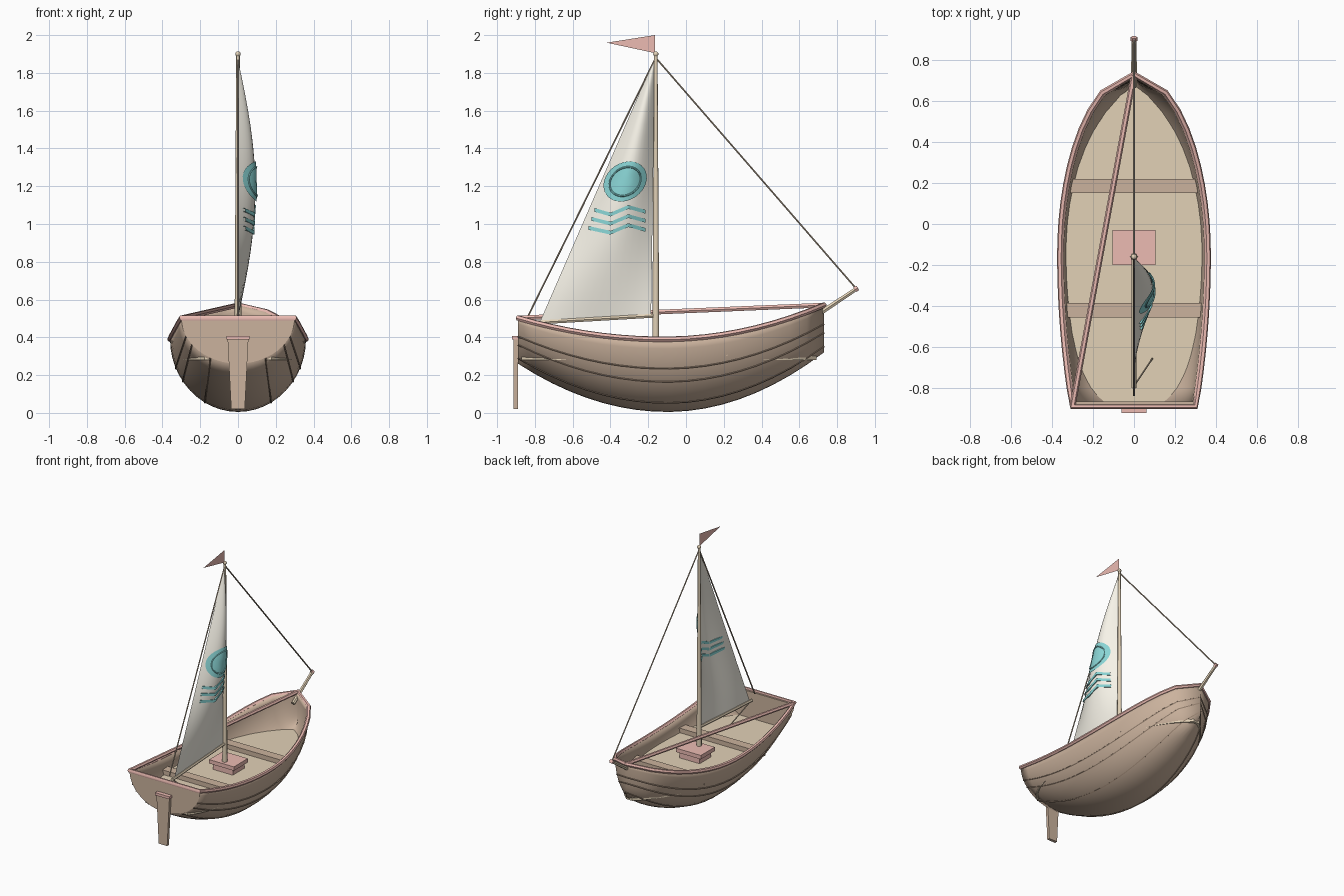
import bpy, bmesh
from math import sin, cos, pi, radians, asin, sqrt
from mathutils import Vector

if "Cube" in bpy.data.objects:
    bpy.data.objects.remove(bpy.data.objects["Cube"])


def material(name, rgb):
    m = bpy.data.materials.new(name)
    m.diffuse_color = (*rgb, 1)
    m.use_nodes = True
    m.node_tree.nodes["Principled BSDF"].inputs["Base Color"].default_value = m.diffuse_color
    return m


WOOD = material("brown_wood", (0.60, 0.45, 0.34))
PALE = material("pale_wood", (0.76, 0.64, 0.47))
DARK = material("dark_wood", (0.36, 0.26, 0.19))
PINK = material("coral_paint", (0.84, 0.50, 0.45))
CLOTH = material("cream_cloth", (0.93, 0.90, 0.81))
TEAL = material("teal_paint", (0.25, 0.66, 0.66))
ROPE = material("rope", (0.50, 0.41, 0.31))


def mesh_object(name, verts, faces, mat, smooth=None):
    me = bpy.data.meshes.new(name)
    me.from_pydata(verts, [], faces)
    ob = bpy.data.objects.new(name, me)
    bpy.context.collection.objects.link(ob)
    me.materials.append(mat)
    if smooth:
        select(ob)
        bpy.ops.object.shade_smooth_by_angle(angle=radians(smooth))
    return ob


def select(ob):
    bpy.ops.object.select_all(action='DESELECT')
    ob.select_set(True)
    bpy.context.view_layer.objects.active = ob


def prism(name, outline, shift, mat):
    """Closed outline extruded by a shift vector."""
    n = len(outline)
    verts = [Vector(p) for p in outline]
    verts += [v + Vector(shift) for v in verts]
    faces = [list(range(n)), list(range(2 * n - 1, n - 1, -1))]
    faces += [[i, i + n, (i + 1) % n + n, (i + 1) % n] for i in range(n)]
    ob = mesh_object(name, verts, faces, mat)
    bm = bmesh.new()
    bm.from_mesh(ob.data)
    bmesh.ops.recalc_face_normals(bm, faces=bm.faces)
    bm.to_mesh(ob.data)
    bm.free()
    return ob


def box(name, x, y0, y1, z0, z1, mat):
    return prism(name, [(-x, y0, z0), (x, y0, z0), (x, y1, z0), (-x, y1, z0)], (0, 0, z1 - z0), mat)


def tube(name, points, radius, mat, closed=False, end_scale=1, res=1):
    """Round bar along a path."""
    cu = bpy.data.curves.new(name, 'CURVE')
    cu.dimensions = '3D'
    cu.bevel_depth, cu.bevel_resolution, cu.use_fill_caps = radius, res, True
    sp = cu.splines.new('POLY')
    sp.points.add(len(points) - 1)
    for i, p in enumerate(points):
        sp.points[i].co = (*p, 1)
        sp.points[i].radius = 1 + (end_scale - 1) * i / (len(points) - 1)
    sp.use_cyclic_u = closed
    cu.materials.append(mat)
    ob = bpy.data.objects.new(name, cu)
    bpy.context.collection.objects.link(ob)
    select(ob)
    bpy.ops.object.convert(target='MESH')
    bpy.ops.object.shade_smooth_by_angle(angle=radians(50))
    return ob


# Hull lines
STERN, BOW, N = -0.89, 0.73, 18
STATIONS = [STERN + (BOW - STERN) * i / N for i in range(N + 1)]


def sheer(y):
    d = y + 0.12
    return 0.39 + (0.25 if d > 0 else 0.19) * d * d


def keel(y):
    d = y + 0.10
    return 0.005 + (0.457 if d > 0 else 0.41) * d * d


def beam(y):
    d = y + 0.15
    if d < 0:
        return 0.36 - 0.11 * d * d
    return 0.36 * max(0, 1 - (d / 0.88) ** 2) ** 0.52


def hull_point(y, a, grow=0):
    """Point on the section at y; a runs 0 (right rail) to pi (left rail)."""
    s = sheer(y)
    return Vector(((beam(y) + grow) * cos(a), y, s - (s - keel(y)) * sin(a)))


def half_width(y, z):
    t = (sheer(y) - z) / (sheer(y) - keel(y))
    return max(0, beam(y) - 0.012) * sqrt(max(0, 1 - t * t))


# Hull shell
R = 24
verts = [hull_point(y, pi * j / R) for y in STATIONS for j in range(R + 1)]
faces = []
for i in range(N):
    for j in range(R):
        a, b = i * (R + 1) + j, (i + 1) * (R + 1) + j
        faces.append((a, a + 1, b + 1, b))
hull = mesh_object("hull", verts, faces, WOOD, 40)
bm = bmesh.new()
bm.from_mesh(hull.data)
bmesh.ops.remove_doubles(bm, verts=bm.verts, dist=0.0005)
bm.to_mesh(hull.data)
bm.free()
shell = hull.modifiers.new("thickness", 'SOLIDIFY')
shell.thickness, shell.offset = 0.018, -1

# Transom
prism("transom", [hull_point(STERN, pi * j / R) for j in range(R + 1)], (0, 0.025, 0), WOOD)

# Plank seams on both sides
for k, deg in enumerate((24, 36, 61)):
    for side, a in (("right", radians(deg)), ("left", pi - radians(deg))):
        tube(f"seam_{side}_{k}", [hull_point(y, a, 0.001) for y in STATIONS], 0.005, DARK, res=0)

# Floor
FLOOR = 0.30
right = [(half_width(y, FLOOR), y, FLOOR) for y in
         [STERN + 0.02 + i * 0.04 for i in range(41)] if keel(y) < FLOOR and half_width(y, FLOOR) > 0.01]
prism("floor", right + [(-x, y, z) for x, y, z in reversed(right)], (0, 0, -0.02), PALE)

# Seats
for name, y in (("front_seat", 0.185), ("rear_seat", -0.42)):
    box(name, half_width(y, 0.32), y - 0.035, y + 0.035, FLOOR, 0.335, WOOD)

# Rail around the rim, with the long bar crossing from bow to stern
rim = [hull_point(y, 0) for y in STATIONS] + [hull_point(y, pi) for y in reversed(STATIONS[:-1])]
tube("rail", rim, 0.015, PINK, closed=True)
tube("cross_bar", [hull_point(BOW, 0), hull_point(STERN, pi)], 0.014, PINK)

# Rudder
prism("rudder", [(-0.055, -0.912, 0.39), (0.055, -0.912, 0.39), (0.036, -0.912, 0.02), (-0.036, -0.912, 0.02)],
      (0, 0.022, 0), WOOD)
box("rudder_cap", 0.06, -0.92, -0.885, 0.388, 0.408, PINK)

# Mast and its step
MY = -0.16
box("mast_step_base", 0.085, -0.185, -0.045, FLOOR, 0.345, PINK)
box("mast_step_top", 0.105, -0.20, -0.03, 0.345, 0.375, PINK)
tube("mast", [(0, MY, FLOOR), (0, MY, 1.90)], 0.019, PALE, end_scale=0.5, res=2)
bpy.ops.mesh.primitive_uv_sphere_add(segments=12, ring_count=8, radius=0.014, location=(0, MY, 1.90))
bpy.context.object.name = "mast_ball"
bpy.context.object.data.materials.append(PALE)

# Boom, bowsprit and rigging
tube("boom", [(0, MY, 0.515), (0, -0.80, 0.478)], 0.012, PALE)
tube("bowsprit", [(0, 0.67, 0.502), (0, 0.90, 0.655)], 0.015, PALE, end_scale=0.8)
tube("bowsprit_tip", [(0, 0.893, 0.652), (0, 0.91, 0.662)], 0.016, PINK)
tube("forestay", [(0, MY, 1.88), (0, 0.895, 0.665)], 0.005, ROPE)
tube("backstay", [(0, MY, 1.88), (0, -0.835, 0.515)], 0.005, ROPE)
tube("sheet_rope", [(0, -0.79, 0.478), (0.09, -0.655, 0.31)], 0.004, ROPE)


# Sail
def sail_x(y, z):
    v = min(1, max(0, (z - 0.5) / 1.37))
    luff, leech = -0.185 + 0.02 * v, -0.77 + 0.60 * v
    u = min(1, max(0, (y - luff) / (leech - luff)))
    return 0.092 * sin(pi * u) * sin(pi * v)


U, V = 12, 20
verts, faces = [], []
for j in range(V + 1):
    v = j / V
    for i in range(U + 1):
        y = (-0.185 + 0.02 * v) * (1 - i / U) + (-0.77 + 0.60 * v) * i / U
        z = 0.5 + 1.37 * v + (0.01 - 0.02 * i / U) * (1 - v)
        verts.append((sail_x(y, z), y, z))
for j in range(V):
    for i in range(U):
        a = j * (U + 1) + i
        faces.append((a, a + U + 1, a + U + 2, a + 1))
mesh_object("sail", verts, faces, CLOTH, 40)


# Painted emblem: tilted disc with a raised ring, and three zigzag waves
def on_sail(y, z, lift):
    return (sail_x(y, z) + lift, y, z)


def oval(r, k, lift, n=32):
    a, t = 2 * pi * k / n, radians(35)
    p, q = 0.122 * r * cos(a), 0.098 * r * sin(a)
    return on_sail(-0.322 + p * cos(t) - q * sin(t), 1.225 + p * sin(t) + q * cos(t), lift)


verts = [oval(r / 5, k, 0.008) for r in range(1, 6) for k in range(32)]
faces = [list(range(32))] + [(r * 32 + k, (r + 1) * 32 + k, (r + 1) * 32 + (k + 1) % 32, r * 32 + (k + 1) % 32)
                             for r in range(4) for k in range(32)]
disc = mesh_object("sail_disc", verts, faces, TEAL, 40)
tube("sail_ring", [oval(0.72, k, 0.009) for k in range(32)], 0.005, TEAL, closed=True)
for w in range(3):
    line = [(-0.485, 1.075), (-0.40, 1.05), (-0.305, 1.09), (-0.215, 1.065)]
    pts = [(y - (0.015 * w if i < 1 else 0), z - 0.048 * w) for i, (y, z) in enumerate(line)]
    verts = [on_sail(y, z + d, lift) for lift in (0.0, 0.01) for d in (-0.01, 0.01) for y, z in pts]
    faces = []
    for i in range(3):
        for a, b in ((8, 12), (4, 0), (0, 8), (12, 4)):
            faces.append((a + i, a + i + 1, b + i + 1, b + i))
    mesh_object(f"sail_wave_{w}", verts, faces, TEAL)

# Pennant
mesh_object("pennant", [(0, -0.165, 2.0), (0, -0.165, 1.905), (0, -0.42, 1.96)], [(0, 1, 2)], PINK)
